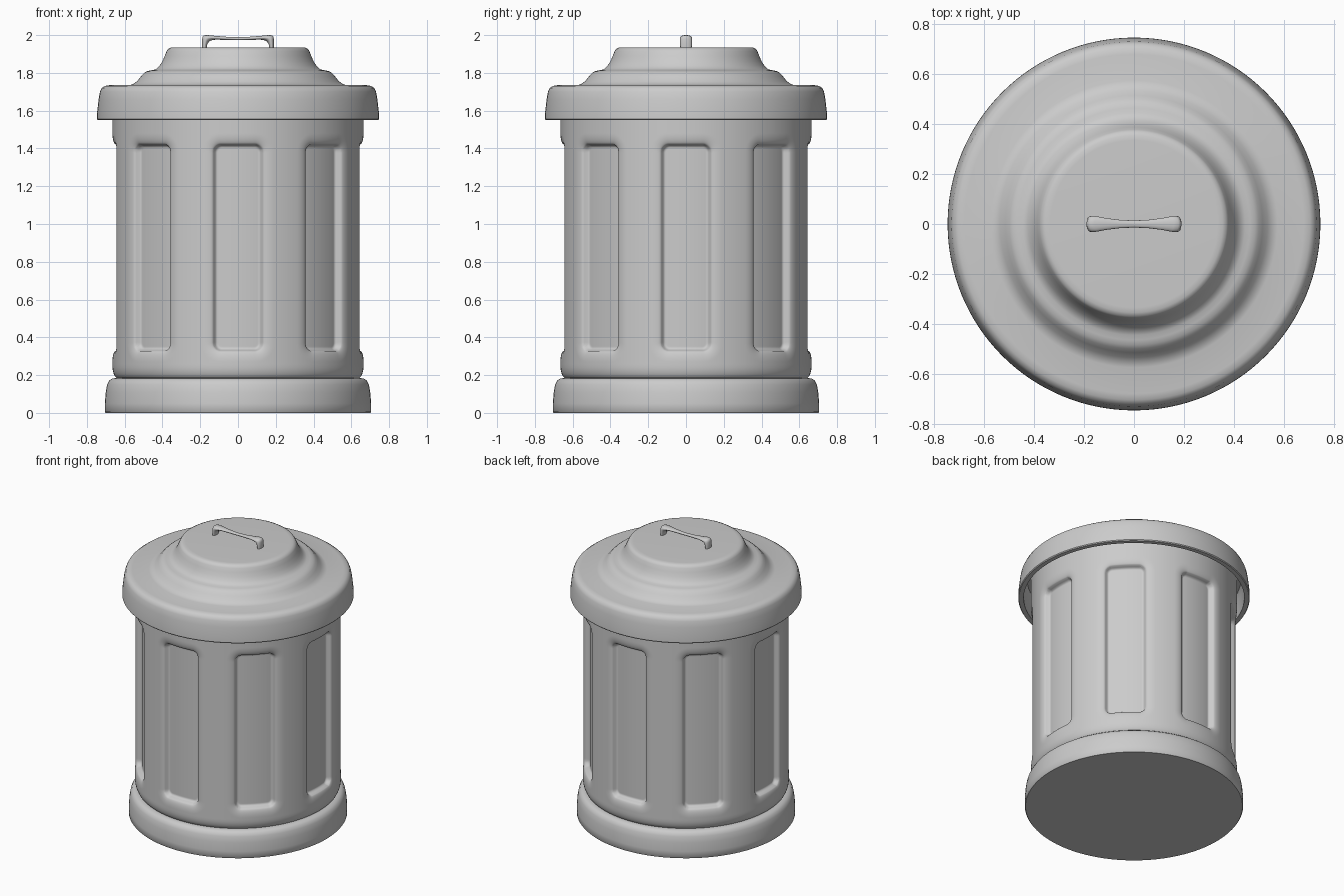
import bpy, bmesh
from math import sin, cos, pi, sqrt, hypot, radians

if "Cube" in bpy.data.objects:
    bpy.data.objects.remove(bpy.data.objects["Cube"])


def make_object(name, verts, faces, angle=40):
    mesh = bpy.data.meshes.new(name)
    mesh.from_pydata(verts, [], faces)
    bm = bmesh.new()
    bm.from_mesh(mesh)
    bmesh.ops.remove_doubles(bm, verts=bm.verts, dist=1e-5)
    bmesh.ops.recalc_face_normals(bm, faces=bm.faces)
    bm.to_mesh(mesh)
    bm.free()
    ob = bpy.data.objects.new(name, mesh)
    bpy.context.collection.objects.link(ob)
    bpy.ops.object.select_all(action='DESELECT')
    ob.select_set(True)
    bpy.context.view_layer.objects.active = ob
    bpy.ops.object.shade_smooth_by_angle(angle=radians(angle))
    return ob


def skin(name, rings, caps=True, angle=40):
    """Join closed rings of equal length into a surface."""
    n = len(rings[0])
    verts = [p for ring in rings for p in ring]
    faces = [(r * n + i, r * n + (i + 1) % n, (r + 1) * n + (i + 1) % n, (r + 1) * n + i)
             for r in range(len(rings) - 1) for i in range(n)]
    if caps:
        faces += [tuple(range(n)), tuple(range(len(verts) - n, len(verts)))]
    return make_object(name, verts, faces, angle)


def lathe(name, profile, n=128):
    return skin(name, [[(r * cos(2 * pi * i / n), r * sin(2 * pi * i / n), z)
                        for i in range(n)] for r, z in profile])


# Base ring
lathe("base", [(0.70, 0), (0.705, 0.006), (0.705, 0.05), (0.70, 0.11), (0.693, 0.15),
               (0.683, 0.17), (0.668, 0.181), (0.65, 0.184), (0.60, 0.184)])

# Lid: hollow rim, stepped dome, flat top
lathe("lid", [(0.60, 1.69), (0.69, 1.69), (0.705, 1.66), (0.712, 1.55), (0.742, 1.55),
              (0.747, 1.556), (0.746, 1.59), (0.738, 1.66), (0.731, 1.70), (0.722, 1.72),
              (0.705, 1.731), (0.68, 1.735), (0.575, 1.735), (0.555, 1.741), (0.535, 1.755),
              (0.515, 1.78), (0.50, 1.797), (0.485, 1.808), (0.465, 1.813), (0.445, 1.816),
              (0.43, 1.823), (0.415, 1.838), (0.40, 1.862), (0.388, 1.89), (0.378, 1.915),
              (0.37, 1.927), (0.355, 1.934), (0.335, 1.935)])

# Body: cylinder wall with eight rounded recessed panels
R, ARC = 0.665, 0.65
HALF = ARC * pi / 8
Z_MID, PANEL_W, PANEL_H, CORNER = 0.875, 0.13, 0.545, 0.04


def recess(u, z):
    qx = abs(u) - PANEL_W + CORNER
    qz = abs(z - Z_MID) - PANEL_H + CORNER
    d = hypot(max(qx, 0), max(qz, 0)) + min(max(qx, qz), 0) - CORNER
    if d >= 0.06:
        return 0
    if d >= 0:                                  # soft outer lip
        return 0.02 * (1 - sqrt(1 - (1 - d / 0.06) ** 2))
    t = min(-d / 0.018, 1)                      # small inner fillet
    return 0.02 + 0.025 * sqrt(1 - (1 - t) ** 2)


def wall_radius(z):
    t = max(0, (0.25 - z) / 0.067)              # rounded foot of the wall
    return R - 0.03 * (1 - sqrt(max(0, 1 - t * t)))


side = [0.03, 0.06] + [0.08 + 0.005 * i for i in range(23)] + [0.215, 0.235]
us = [-u for u in reversed(side)] + [0] + side + [HALF]
edge = [0.005 * i for i in range(27)]
zs = ([0.184, 0.187, 0.192, 0.20, 0.21, 0.225, 0.24, 0.255] + [0.262 + e for e in edge]
      + [0.45 + 0.1 * i for i in range(9)] + [1.358 + e for e in edge] + [1.55, 1.69])
rings = []
for z in zs:
    ring = []
    for k in range(8):
        for u in us:
            a = k * pi / 4 + u / ARC
            r = wall_radius(z) - recess(u, z)
            ring.append((r * cos(a), r * sin(a), z))
    rings.append(ring)
skin("body", rings, angle=60)

# Handle: swept oval, pinched in the middle; (outer x, z, inner x, z, half width)
half = [(0.19, 1.925, 0.165, 1.925, 0.03), (0.19, 1.95, 0.163, 1.95, 0.031),
        (0.19, 1.98, 0.156, 1.962, 0.032), (0.187, 1.993, 0.150, 1.968, 0.032),
        (0.178, 1.999, 0.142, 1.972, 0.032), (0.16, 2.0, 0.13, 1.975, 0.030),
        (0.12, 1.996, 0.11, 1.976, 0.024), (0.06, 1.991, 0.06, 1.974, 0.017)]
stations = half + [(0, 1.989, 0, 1.973, 0.014)] + \
    [(-a, b, -c, d, w) for a, b, c, d, w in reversed(half)]
handle_rings = []
for ox, oz, ix, iz, w in stations:
    ring = []
    for i in range(20):
        a = 2 * pi * i / 20
        t = (1 + cos(a)) / 2
        ring.append((ix + (ox - ix) * t, w * sin(a), iz + (oz - iz) * t))
    handle_rings.append(ring)
skin("lid_handle", handle_rings, angle=50)
